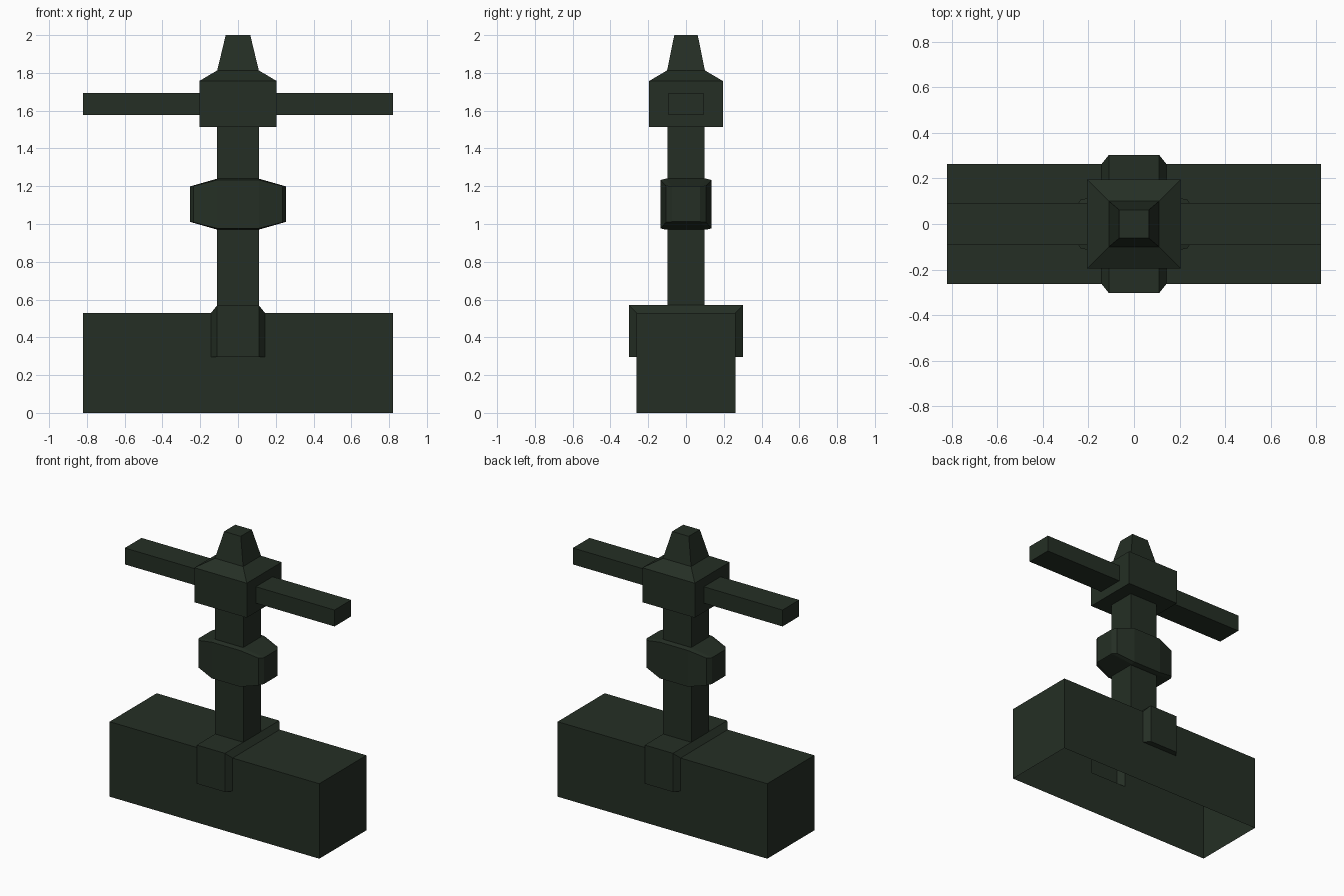
import bpy, bmesh

if "Cube" in bpy.data.objects:
    bpy.data.objects.remove(bpy.data.objects["Cube"])

paint = bpy.data.materials.new("dark green paint")
paint.diffuse_color = (0.018, 0.028, 0.018, 1)
paint.use_nodes = True
paint.node_tree.nodes["Principled BSDF"].inputs["Base Color"].default_value = paint.diffuse_color


def loft(name, rings, closed=True, caps=(True, True)):
    """Bridge rings of equal point count; coincident points are merged."""
    me = bpy.data.meshes.new(name)
    bm = bmesh.new()
    vs = [[bm.verts.new(p) for p in r] for r in rings]
    n = len(rings[0])
    for a, b in zip(vs, vs[1:]):
        for i in range(n if closed else n - 1):
            j = (i + 1) % n
            bm.faces.new((a[i], a[j], b[j], b[i]))
    for use, r in zip(caps, (vs[0], vs[-1])):
        if use:
            bm.faces.new(r)
    bmesh.ops.remove_doubles(bm, verts=bm.verts, dist=0.0005)
    bmesh.ops.dissolve_degenerate(bm, edges=bm.edges, dist=0.0005)
    bmesh.ops.recalc_face_normals(bm, faces=bm.faces)
    bm.to_mesh(me)
    bm.free()
    me.materials.append(paint)
    ob = bpy.data.objects.new(name, me)
    bpy.context.collection.objects.link(ob)
    return ob


def rect(hx, hy, z):
    return [(-hx, -hy, z), (hx, -hy, z), (hx, hy, z), (-hx, hy, z)]


# Base: hollow block open underneath, with a raised strap across the middle
def base_section(x, strap):
    y, t, s, c = 0.263, 0.53, 0.303, 0.57
    oy, oz = (s, c) if strap else (y, t)
    half = [(y, 0.0), (y, 0.297), (oy, 0.297), (oy, oz)]
    return [(x, -a, b) for a, b in half] + [(x, a, b) for a, b in reversed(half)]


loft("base", [base_section(x, k) for x, k in
              ((-0.82, 0), (-0.142, 0), (-0.11, 1), (0.11, 1), (0.142, 0), (0.82, 0))],
     closed=False)

# Post, square head and tapered tip as one stack of rectangles
loft("post_and_head", [rect(*r) for r in (
    (0.11, 0.098, 0.57), (0.11, 0.098, 1.513), (0.205, 0.195, 1.513),
    (0.205, 0.195, 1.757), (0.11, 0.10, 1.813), (0.065, 0.062, 2.0))],
    caps=(False, True))


# Collar around the post, chamfered toward its ends
def collar_ring(quarter, sign):
    q = [(x, y, 1.105 + sign * h) for x, y, h in quarter]
    return ([(x, y, z) for x, y, z in q] + [(x, -y, z) for x, y, z in reversed(q)]
            + [(-x, -y, z) for x, y, z in q] + [(-x, y, z) for x, y, z in reversed(q)])


inner = [(0.11, 0.0981, 0.135)] * 3
edge = [(0.11, 0.108, 0.135), (0.235, 0.082, 0.099), (0.25, 0.073, 0.095)]
outer = [(0.11, 0.135, 0.128), (0.235, 0.106, 0.096), (0.255, 0.075, 0.093)]
loft("collar", [collar_ring(q, s) for q, s in (
    (inner, -1), (edge, -1), (outer, -1), (outer, 1), (edge, 1), (inner, 1))],
    caps=(False, False))

# Handle bars on both sides of the head
for side, sx in (("left", -1), ("right", 1)):
    loft(side + "_bar", [[(sx * x, y, z) for y, z in (
        (-0.093, 1.577), (0.093, 1.577), (0.093, 1.693), (-0.093, 1.693))]
        for x in (0.203, 0.82)])
